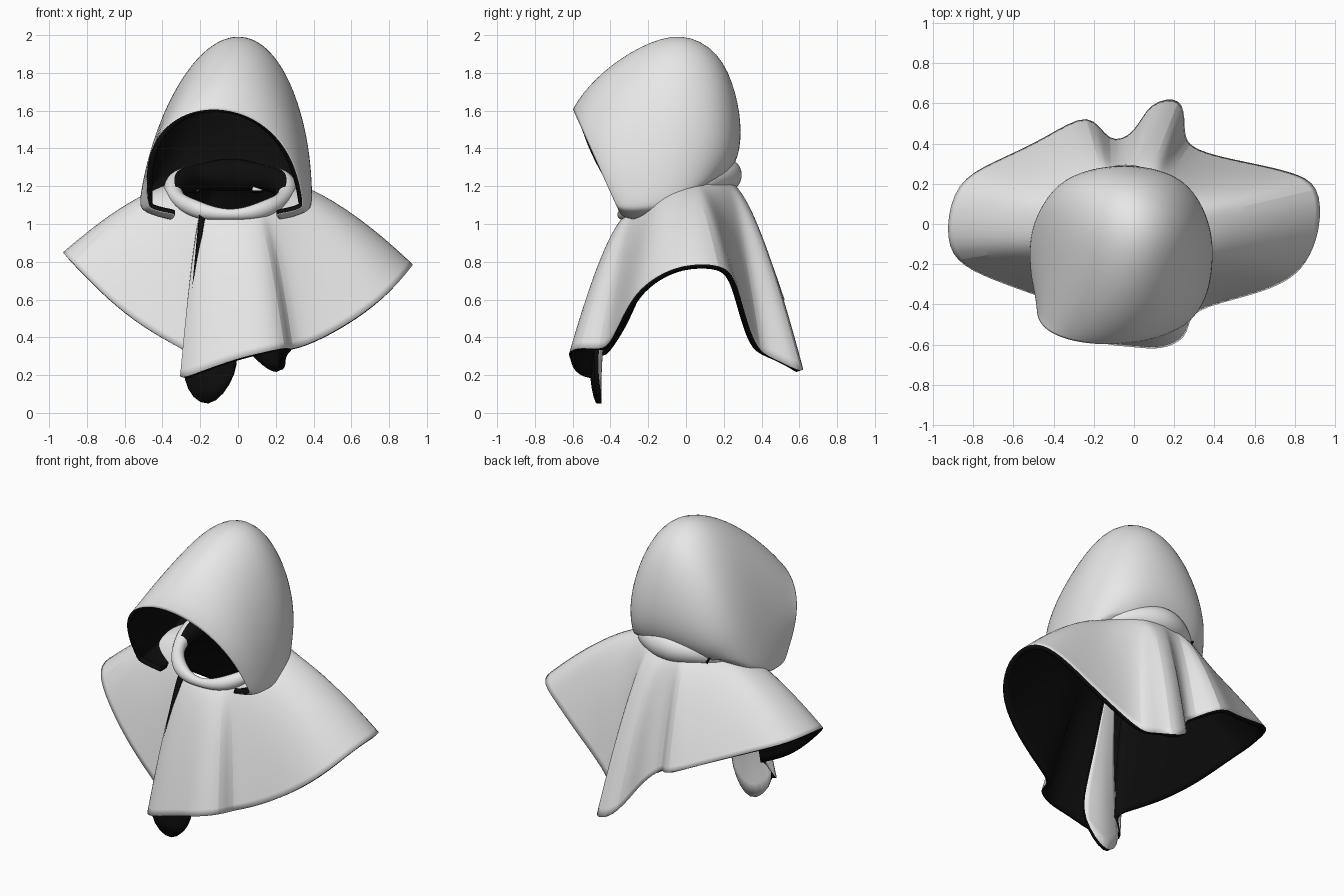
import bpy, bmesh
from math import sin, cos, pi, atan2, radians, sqrt
from mathutils import Vector

cube = bpy.data.objects.get("Cube")
if cube:
    bpy.data.objects.remove(cube, do_unlink=True)


def make_material(name, value):
    mat = bpy.data.materials.new(name)
    mat.use_nodes = True
    color = (value, value, value, 1)
    mat.diffuse_color = color
    mat.node_tree.nodes["Principled BSDF"].inputs["Base Color"].default_value = color
    return mat


WHITE = make_material("white cloth", 0.8)
BLACK = make_material("black lining", 0.004)


def loft(name, rows, ring=False, tube=False, inside=(0, 0, 1), thickness=0.0, levels=2, paint=None):
    """Skin rows of points; faces turn away from the inside point."""
    bm = bmesh.new()
    grid = [[bm.verts.new(p) for p in row] for row in rows]
    n, m = len(grid), len(grid[0])
    for i in range(n if tube else n - 1):
        for j in range(m if ring else m - 1):
            a, b = grid[i], grid[(i + 1) % n]
            k = (j + 1) % m
            bm.faces.new((a[j], a[k], b[k], b[j]))
    bmesh.ops.recalc_face_normals(bm, faces=bm.faces)
    bm.normal_update()
    ref = Vector(inside)
    if not tube and sum(f.normal.dot(f.calc_center_median() - ref) * f.calc_area() for f in bm.faces) < 0:
        bmesh.ops.reverse_faces(bm, faces=bm.faces)
        bm.normal_update()
    for f in bm.faces:
        f.smooth = True
        if paint:
            f.material_index = paint(f)
    mesh = bpy.data.meshes.new(name)
    bm.to_mesh(mesh)
    bm.free()
    mesh.materials.append(WHITE)
    mesh.materials.append(BLACK)
    ob = bpy.data.objects.new(name, mesh)
    bpy.context.collection.objects.link(ob)
    sub = ob.modifiers.new("Smooth", "SUBSURF")
    sub.levels = sub.render_levels = levels
    if thickness:
        sol = ob.modifiers.new("Lining", "SOLIDIFY")
        sol.thickness = thickness
        sol.offset = -1
        sol.material_offset = sol.material_offset_rim = 1
    bpy.ops.object.select_all(action="DESELECT")
    bpy.context.view_layer.objects.active = ob
    ob.select_set(True)
    bpy.ops.object.shade_smooth_by_angle(angle=radians(50))
    return ob


# Hood: arches fanned from the face opening to the nape
# (top y, top z, base y, base z, half width, top x, roundness)
ARCHES = [
    (-.6, 1.61, -.37, 1.1, .41, -.13, 2.6),
    (-.57, 1.67, -.35, 1.09, .425, -.1, 2.3),
    (-.45, 1.81, -.3, 1.09, .445, -.05, 1.9),
    (-.25, 1.95, -.2, 1.1, .46, -.01, 1.6),
    (-.02, 2.03, -.08, 1.12, .46, .01, 1.6),
    (.18, 1.92, .03, 1.18, .43, -.02, 1.7),
    (.27, 1.7, .11, 1.23, .38, -.04, 1.9),
    (.3, 1.48, .16, 1.25, .32, -.05, 2),
    (.27, 1.31, .17, 1.23, .25, -.05, 2),
    (.17, 1.22, .14, 1.18, .2, -.05, 2),
]


def arch(ty, tz, by, bz, width, tx, power):
    points = []
    for k in range(23):
        a = radians(-50 + 280 * k / 22)
        h, side = sin(a), cos(a)
        if h > 0:
            side = sqrt(max(0, 1 - h ** power)) * (1 if side > 0 else -1)
        else:
            h *= 0.12
        up = max(h, 0)
        x = -.065 * (1 - up) + tx * up + width * side
        points.append((x, by + (ty - by) * h, bz + (tz - bz) * h))
    return points


loft("hood", [arch(*a) for a in ARCHES], inside=(-.05, -.1, 1.45), thickness=.03)

# Cape: hem outline with the front panel and back pleats, gathered at the neck
HEM = [
    (.93, .2, .79), (.78, .26, .71), (.6, .3, .57), (.4, .34, .43), (.26, .39, .32),
    (.25, .48, .28), (.25, .64, .2), (.07, .61, .27), (.01, .45, .45), (-.13, .39, .56),
    (-.21, .58, .59), (-.45, .42, .68), (-.7, .31, .78), (-.89, .21, .85), (-.94, -.03, .86),
    (-.9, -.19, .82), (-.7, -.28, .61), (-.5, -.35, .45), (-.28, -.43, .33), (-.24, -.46, .3),
    (-.35, -.49, .16), (-.2, -.6, .22), (.0, -.61, .29), (.13, -.63, .32), (.27, -.57, .35),
    (.27, -.45, .33), (.4, -.4, .37), (.6, -.35, .48), (.76, -.29, .6), (.86, -.2, .7), (.93, -.03, .79),
]


def neck(a):
    return Vector((-.03 + .31 * cos(a), -.03 + .29 * sin(a), 1.13 + .08 * sin(a) + .08 * cos(a) ** 2))


def cape_ring(t):
    ring = []
    for p in HEM:
        end = Vector(p)
        start = neck(atan2(end.y, end.x))
        point = start.lerp(end, t)
        point.z = start.z + (end.z - start.z) * t ** 1.45
        ring.append(point)
    return ring


loft("cape", [cape_ring(i / 7) for i in range(8)], ring=True, inside=(0, 0, .5), thickness=.03)

# Collar: rolled cloth round the neck, fuller at the back and dipping in front
collar = []
for i in range(28):
    a = 2 * pi * i / 28
    back = (sin(a) + 1) / 2
    radius = .035 + .045 * back + .008 * sin(5 * a)
    center = Vector((-.04 + .3 * cos(a), -.06 + .28 * sin(a), 1.05 + .21 * back + .02 * cos(a) ** 2))
    outward = Vector((cos(a), sin(a), 0))
    collar.append([center + radius * (outward * cos(b) + Vector((0, 0, 1.1 * sin(b))))
                   for b in (2 * pi * j / 8 for j in range(8))])


def collar_paint(face):
    c = face.calc_center_median()
    return int(c.y > -.12 and face.normal.dot(Vector((c.x + .04, c.y + .06, 0))) < 0)


loft("collar", collar, ring=True, tube=True, paint=collar_paint)

# Inner tail: folded strip hanging behind the front panel, lining to the front
tail = [
    [(-.1, -.29, 1.02), (-.06, -.29, 1.02), (-.03, -.29, 1.02)],
    [(-.16, -.38, .7), (-.09, -.37, .7), (-.03, -.38, .7)],
    [(-.24, -.46, .4), (-.13, -.44, .38), (-.01, -.46, .4)],
    [(-.32, -.5, .17), (-.16, -.43, -.02), (.01, -.47, .21)],
]
loft("inner_tail", tail, inside=(-.1, -2, .5), thickness=.025)
